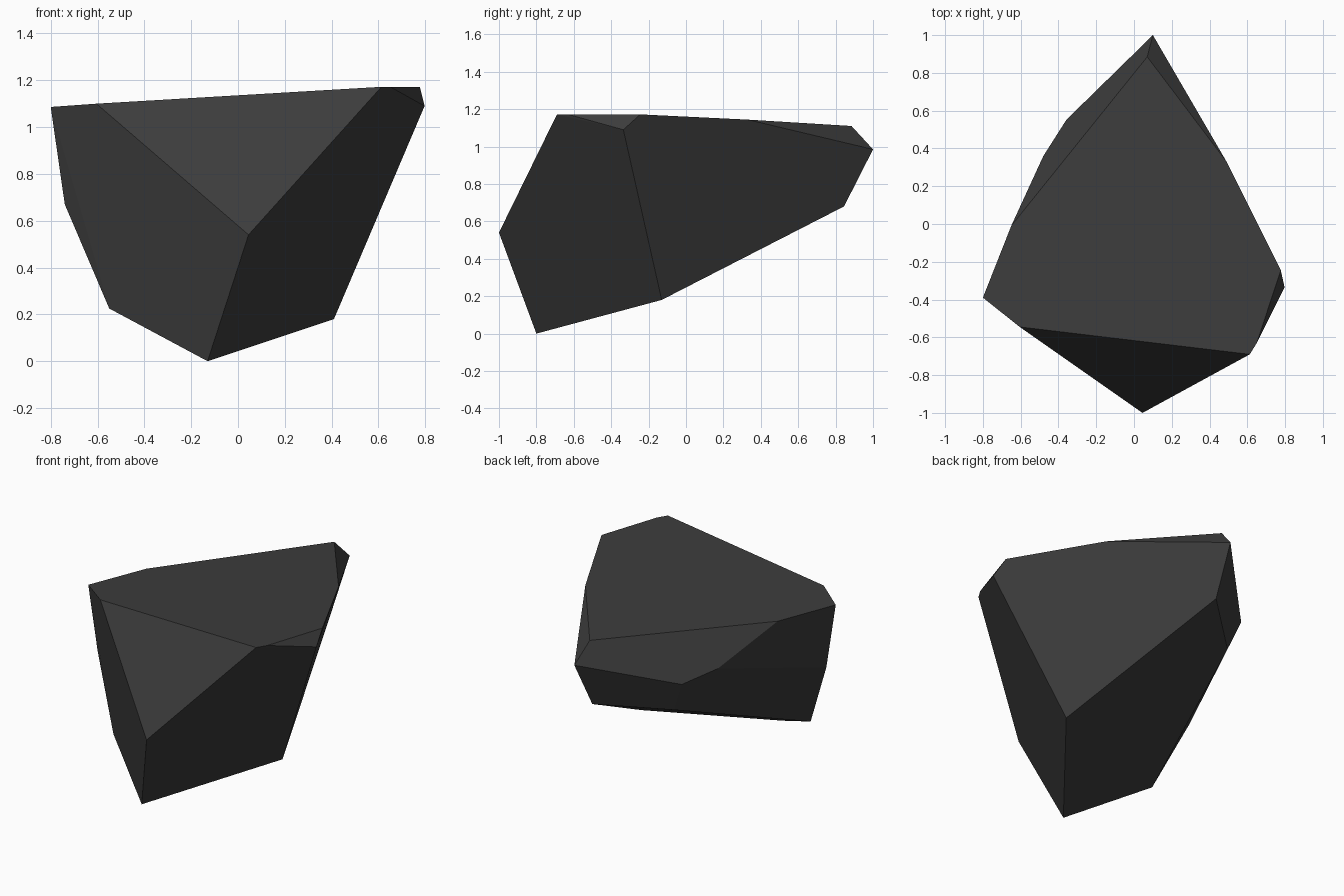
import bpy, bmesh, math

if "Cube" in bpy.data.objects:
    bpy.data.objects.remove(bpy.data.objects["Cube"])

# Corner points of the faceted boulder
top_corners = [
    (0.613, -0.69, 1.172), (0.65, -0.63, 1.172), (0.777, -0.245, 1.172),
    (0.49, 0.33, 1.144), (0.07, 0.885, 1.11), (-0.65, -0.01, 1.085),
    (-0.80, -0.39, 1.086), (-0.605, -0.545, 1.10),
]
side_corners = [
    (0.797, -0.335, 1.09), (0.10, 1.0, 0.985), (-0.357, 0.553, 0.812),
    (-0.48, 0.36, 0.874), (-0.74, -0.38, 0.67), (0.045, -1.0, 0.54),
]
bottom_corners = [
    (-0.13, -0.80, 0.0), (0.41, -0.13, 0.18), (0.08, 0.845, 0.68),
    (-0.28, 0.52, 0.614), (-0.55, -0.49, 0.225),
]

# Wrap the corners in a convex hull and merge near-flat triangles
bm = bmesh.new()
for p in top_corners + side_corners + bottom_corners:
    bm.verts.new(p)
hull = bmesh.ops.convex_hull(bm, input=bm.verts[:])
loose = [v for v in bm.verts if not v.link_faces]
bmesh.ops.delete(bm, geom=loose, context='VERTS')
bmesh.ops.dissolve_limit(bm, angle_limit=math.radians(4),
                         verts=bm.verts[:], edges=bm.edges[:])
bmesh.ops.recalc_face_normals(bm, faces=bm.faces[:])

mesh = bpy.data.meshes.new("boulder")
bm.to_mesh(mesh)
bm.free()

# Dark stone colour
stone = bpy.data.materials.new("dark_grey_stone")
stone.diffuse_color = (0.045, 0.045, 0.045, 1.0)
stone.use_nodes = True
stone.node_tree.nodes["Principled BSDF"].inputs["Base Color"].default_value = stone.diffuse_color
mesh.materials.append(stone)

boulder = bpy.data.objects.new("boulder", mesh)
bpy.context.collection.objects.link(boulder)
